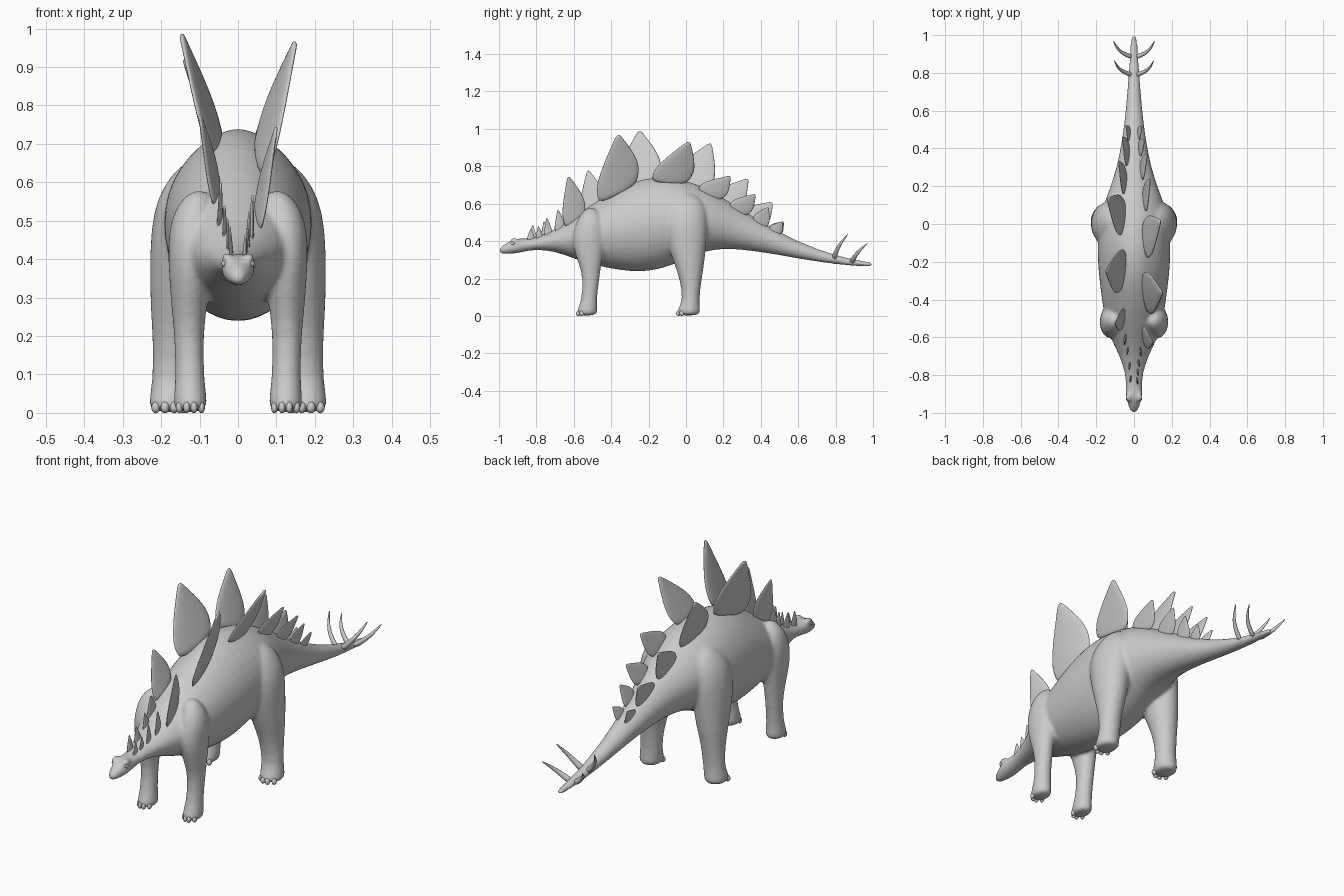
import bpy, bmesh, math
from mathutils import Vector as V

def loft(bm, rings, n=16, pinch=0.0):
    """Skin elliptical rings given as (centre, half-axis u, half-axis v)."""
    loops = []
    for c, u, v in rings:
        loop = []
        for i in range(n):
            a = 2 * math.pi * i / n
            cx, sy = math.cos(a), math.sin(a)
            if sy > 0:
                cx *= abs(cx) ** pinch
            loop.append(bm.verts.new(V(c) + V(u) * cx + V(v) * sy))
        loops.append(loop)
    for a, b in zip(loops, loops[1:]):
        for i in range(n):
            j = (i + 1) % n
            bm.faces.new((a[i], a[j], b[j], b[i]))
    bm.faces.new(loops[0][::-1])
    bm.faces.new(loops[-1])

def finish(bm, name, sub=1):
    bmesh.ops.recalc_face_normals(bm, faces=bm.faces[:])
    for f in bm.faces:
        f.smooth = True
    me = bpy.data.meshes.new(name)
    bm.to_mesh(me)
    bm.free()
    ob = bpy.data.objects.new(name, me)
    bpy.context.collection.objects.link(ob)
    if sub:
        m = ob.modifiers.new("Smooth surface", 'SUBSURF')
        m.levels = m.render_levels = sub
    return ob

def ball(bm, loc, size):
    r = bmesh.ops.create_uvsphere(bm, u_segments=12, v_segments=8, radius=1)
    for v in r["verts"]:
        v.co = V(loc) + V([a * b for a, b in zip(v.co, size)])

# Body profile: y, half width, bottom z, top z
BODY = [(-1.0, .012, .334, .362), (-.98, .024, .332, .378), (-.94, .038, .33, .402),
        (-.9, .046, .335, .418), (-.86, .044, .345, .412), (-.8, .045, .355, .42),
        (-.7, .075, .345, .462), (-.6, .13, .305, .53), (-.5, .158, .272, .602),
        (-.4, .172, .25, .665), (-.3, .186, .234, .715), (-.2, .195, .234, .743),
        (-.1, .196, .258, .745), (0, .19, .3, .728), (.1, .165, .345, .69),
        (.2, .125, .358, .632), (.3, .093, .353, .57), (.4, .072, .34, .507),
        (.5, .056, .324, .45), (.6, .045, .306, .4), (.7, .036, .29, .36),
        (.8, .029, .276, .326), (.9, .022, .267, .302), (.97, .017, .263, .29), (1.0, .012, .264, .286)]

def at(y, k):
    for a, b in zip(BODY, BODY[1:]):
        if y <= b[0]:
            t = (y - a[0]) / (b[0] - a[0])
            return a[k] + (b[k] - a[k]) * t
    return BODY[-1][k]

# Leg profiles: z, x centre, x radius, front y, back y
HIND = [(.0, .178, .053, -.05, .075), (.03, .178, .056, -.05, .078), (.08, .172, .051, -.015, .07),
        (.2, .167, .056, -.035, .085), (.28, .158, .072, -.065, .1), (.38, .15, .081, -.1, .11),
        (.48, .143, .086, -.125, .12), (.56, .132, .08, -.115, .115), (.62, .115, .06, -.08, .09),
        (.66, .1, .03, -.03, .04)]
FORE = [(.0, .124, .043, -.585, -.475), (.03, .124, .046, -.585, -.472), (.08, .125, .038, -.56, -.478),
        (.2, .128, .038, -.55, -.462), (.28, .127, .048, -.575, -.452), (.36, .125, .056, -.605, -.435),
        (.43, .122, .062, -.61, -.425), (.5, .118, .06, -.59, -.435), (.55, .108, .045, -.56, -.46),
        (.58, .1, .02, -.53, -.49)]

# Body, head, tail and legs fused into one skin
bm = bmesh.new()
loft(bm, [((0, y, (lo + hi) / 2), (w, 0, 0), (0, 0, (hi - lo) / 2)) for y, w, lo, hi in BODY], 20, .25)
for s in (-1, 1):
    for leg in (HIND, FORE):
        loft(bm, [((s * x, (a + b) / 2, z), (r, 0, 0), (0, (b - a) / 2, 0)) for z, x, r, a, b in leg])
    ball(bm, (s * .028, -.915, .402), (.018, .03, .014))
body = finish(bm, "body")
m = body.modifiers.new("Fuse", 'REMESH')
m.mode = 'VOXEL'
m.voxel_size = .009
m.use_smooth_shade = True
m = body.modifiers.new("Blend", 'SMOOTH')
m.factor = .5
m.iterations = 5

# Toe nails and eyes
bm = bmesh.new()
for s in (-1, 1):
    for x, y, r in ((.178, -.04, .05), (.124, -.575, .04)):
        for k in (-1.5, -.5, .5, 1.5):
            ball(bm, (s * (x + k * r * .48), y + .009 * (k * k - .25), .014), (r * .23, .013, .015))
finish(bm, "toe_nails", 0)
bm = bmesh.new()
for s in (-1, 1):
    ball(bm, (s * .036, -.925, .388), (.007, .009, .008))
finish(bm, "eyes", 0)

# Back plates: side, base front y, base back y, tip y, tip z, tip x
PLATES = [(1, -.65, -.53, -.63, .745, .1), (1, -.48, -.25, -.365, .968, .15), (1, -.2, .01, .015, .932, .14),
          (1, .05, .18, .235, .747, .085), (1, .22, .32, .37, .65, .07), (1, .35, .43, .44, .58, .055),
          (1, .44, .5, .515, .505, .042),
          (-1, -.56, -.44, -.525, .777, .1), (-1, -.37, -.13, -.25, .988, .148), (-1, -.08, .12, .13, .922, .14),
          (-1, .14, .27, .33, .732, .08), (-1, .29, .41, .46, .607, .06), (-1, .43, .5, .52, .505, .042),
          (1, -.7, -.65, -.685, .568, .038), (1, -.755, -.715, -.745, .525, .03),
          (1, -.8, -.765, -.79, .48, .025), (1, -.85, -.81, -.83, .465, .02),
          (-1, -.64, -.58, -.62, .6, .045), (-1, -.69, -.65, -.68, .54, .035),
          (-1, -.77, -.73, -.76, .505, .028), (-1, -.84, -.8, -.82, .487, .022)]
LEAF = [(0, .8), (.12, .95), (.3, 1), (.5, .82), (.72, .52), (.9, .27), (1, .09)]
bm = bmesh.new()
for s, a, b, ty, tz, tx in PLATES:
    mid, half = (a + b) / 2, (b - a) / 2
    bx = min(.055, at(mid, 1) * .38)
    drop = .012 + bx * .45
    base = V((s * bx, mid, at(mid, 3) - drop))
    tip = V((s * tx, ty, tz))
    u = V((-s * .12 * half, half, (at(b, 3) - at(a, 3)) / 2))
    n = u.cross(tip - base).normalized() * (.004 + half * .1)
    loft(bm, [(base.lerp(tip, t), u * w * (1.05 if t < .8 else .9), n * (1.1 - .65 * t)) for t, w in LEAF], 12)
finish(bm, "back_plates")

# Curved tail spikes
bm = bmesh.new()
for s in (-1, 1):
    for y, z, tip in ((.79, .305, V((.105, .868, .44))), (.885, .285, V((.11, .972, .39)))):
        base = V((.012, y, z))
        ring = []
        for i in range(7):
            t = i / 6
            p = base.lerp(tip, t) + V((.014, -.012, 0)) * math.sin(math.pi * t)
            r = .013 * (1 - t) ** .8 + .0015
            ring.append(((s * p.x, p.y, p.z), (r, 0, -r * .5 * s), (0, r, -r * .5)))
        loft(bm, ring, 8)
finish(bm, "tail_spikes")
